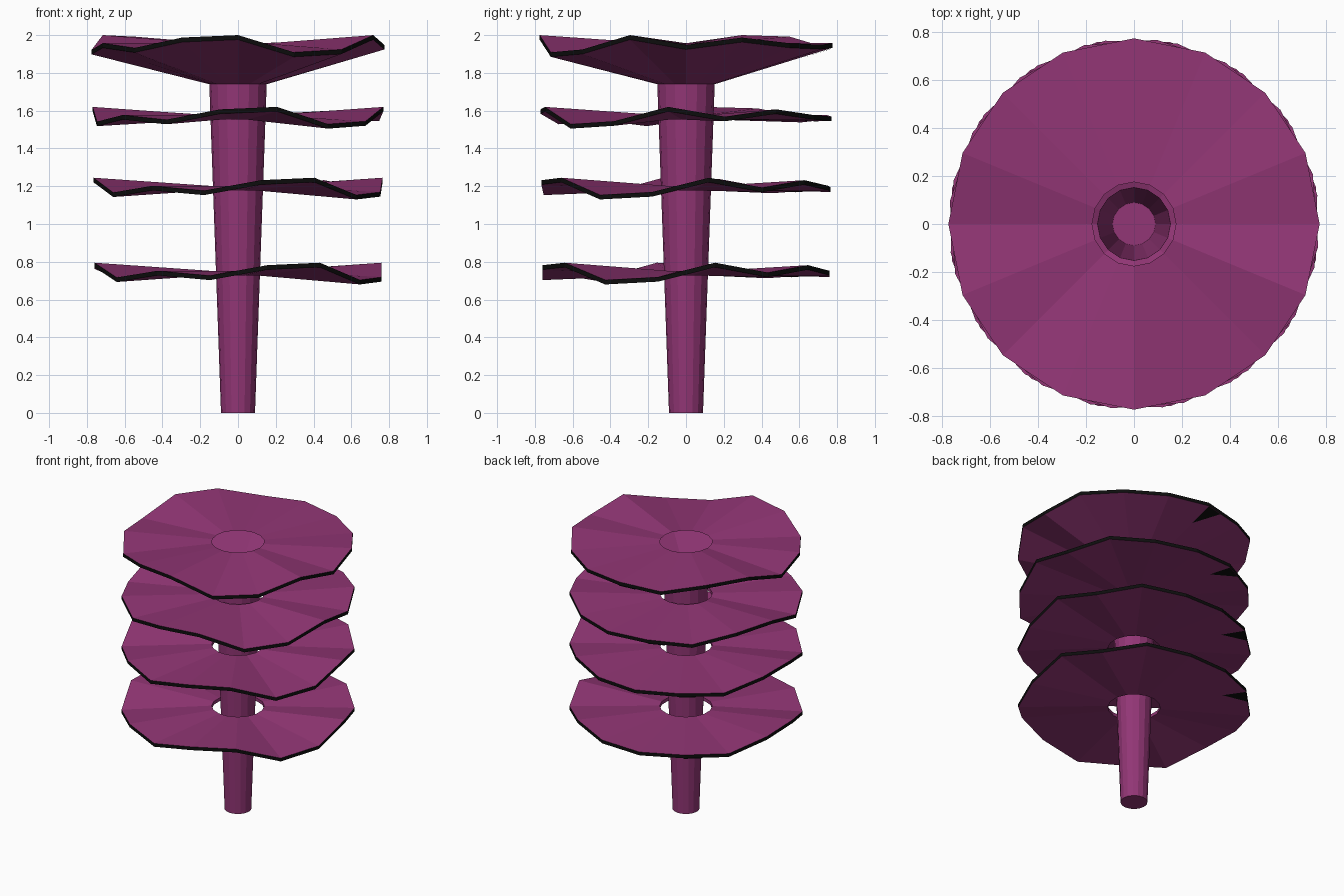
import bpy, math
from mathutils import Vector

if "Cube" in bpy.data.objects:
    bpy.data.objects.remove(bpy.data.objects["Cube"])


def material(name, col):
    m = bpy.data.materials.new(name)
    m.diffuse_color = (*col, 1)
    m.use_nodes = True
    m.node_tree.nodes["Principled BSDF"].inputs["Base Color"].default_value = m.diffuse_color
    return m


PLUM = material("plum", (0.29, 0.037, 0.18))
BLACK = material("black_edge", (0.004, 0.004, 0.004))

N = 16
RIM_R, HOLE_R, HALF = 0.775, 0.175, 0.012
STEM_TOP_R, STEM_TOP_Z = 0.152, 1.74
# wavy rim height around the top cap, counter-clockwise from +x
WAVE = [1.936, 1.975, 1.945, 1.937, 1.945, 1.93, 1.98, 1.988,
        1.91, 1.945, 1.92, 1.975, 1.988, 1.897, 1.912, 1.988]


def ring(r, heights, turn=0):
    """One loop of N points, with a height for each point."""
    return [Vector((r * math.cos(math.tau * i / N + turn),
                    r * math.sin(math.tau * i / N + turn), heights[i]))
            for i in range(N)]


def build(name, rings, mats, closed=False, cap=False):
    """Skin a list of rings; mats gives the material index of each band."""
    verts = [p for r in rings for p in r]
    faces, idx = [], []
    for b in range(len(rings) if closed else len(rings) - 1):
        c = (b + 1) % len(rings)
        for i in range(N):
            j = (i + 1) % N
            faces.append((b * N + i, b * N + j, c * N + j, c * N + i))
            idx.append(mats[b])
    if cap:
        faces.append(tuple(reversed(range(N))))
        idx.append(0)
    me = bpy.data.meshes.new(name)
    me.from_pydata(verts, [], faces)
    me.materials.append(PLUM)
    me.materials.append(BLACK)
    for p, k in zip(me.polygons, idx):
        p.material_index = k
    ob = bpy.data.objects.new(name, me)
    bpy.context.collection.objects.link(ob)
    return ob


def seam_mark(name, inner, outer):
    """Small dark wedge on the underside, at the seam of the rim."""
    a = outer[4]
    b = outer[4].lerp(outer[5], 0.4)
    tip = outer[4].lerp(inner[4], 0.27)
    me = bpy.data.meshes.new(name)
    me.from_pydata([p - Vector((0, 0, 0.004)) for p in (a, tip, b)], [], [(0, 1, 2)])
    me.materials.append(BLACK)
    ob = bpy.data.objects.new(name, me)
    bpy.context.collection.objects.link(ob)


# tapered stem, open at the top
build("stem", [ring(0.09, [0] * N), ring(STEM_TOP_R, [STEM_TOP_Z] * N)], [0], cap=True)


def rim(drop, turn, side):
    return ring(RIM_R, [z - drop + side * HALF for z in WAVE], turn)


# top cap: funnel underside, dark rim, wavy upper face with a hole
under = ring(STEM_TOP_R, [STEM_TOP_Z] * N)
build("top_cap", [under, rim(0, 0, -1), rim(0, 0, 1), ring(HOLE_R, [1.957] * N)],
      [0, 1, 0])
seam_mark("top_cap_seam", under, rim(0, 0, -1))

# three lower wavy discs, turned copies of the same wave
for name, drop, deg in (("upper_disc", 0.38, 15.5),
                        ("middle_disc", 0.755, 31.5),
                        ("lower_disc", 1.205, 34)):
    t = math.radians(deg)
    low = ring(HOLE_R, [1.945 - drop - HALF] * N, t)
    high = ring(HOLE_R, [1.945 - drop + HALF] * N, t)
    build(name, [low, rim(drop, t, -1), rim(drop, t, 1), high], [0, 1, 0, 0], closed=True)
    seam_mark(name + "_seam", low, rim(drop, t, -1))
